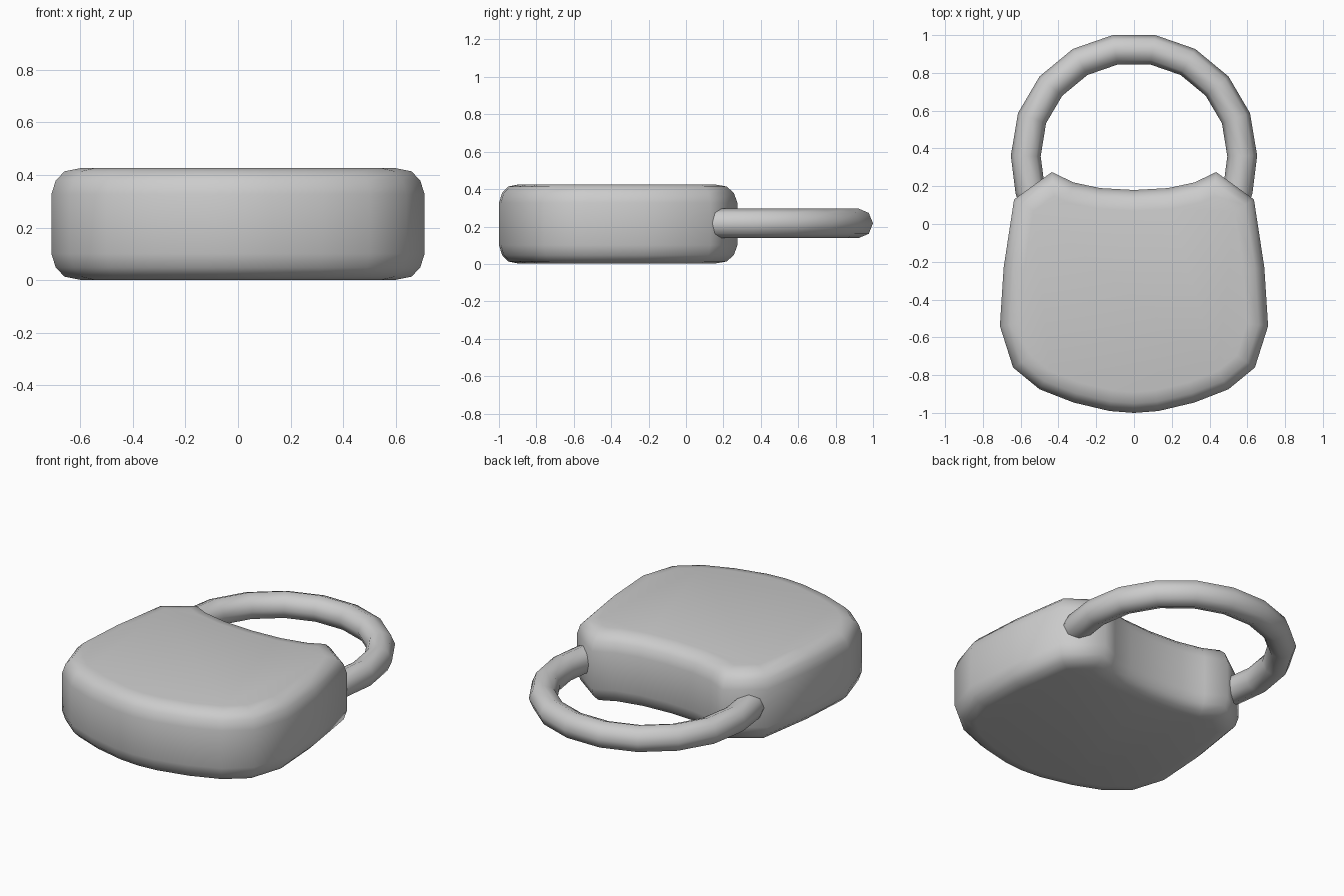
import bpy, bmesh, math
from mathutils import Vector

cube = bpy.data.objects.get("Cube")
if cube:
    bpy.data.objects.remove(cube)

grey = bpy.data.materials.new("light_grey")
grey.use_nodes = True
colour = (0.6, 0.6, 0.6, 1)
grey.diffuse_color = colour
grey.node_tree.nodes["Principled BSDF"].inputs["Base Color"].default_value = colour


def mirrored(half):
    """Add the -x half of a path, keeping points on the centre line single."""
    return [Vector(p) for p in half] + [
        Vector((-x, y)) for x, y in reversed(half) if x > 0]


def inset(points, d):
    """Move a counter-clockwise outline inward by d with mitred corners."""
    result = []
    for i, p in enumerate(points):
        a = (p - points[i - 1]).normalized()
        b = (points[(i + 1) % len(points)] - p).normalized()
        na, nb = Vector((-a.y, a.x)), Vector((-b.y, b.x))
        result.append(p + (na + nb) * d / (1 + na.dot(nb)))
    return result


def loft(name, rings):
    """Skin a stack of closed rings and cap both ends."""
    bm = bmesh.new()
    rows = [[bm.verts.new(p) for p in ring] for ring in rings]
    n = len(rows[0])
    for low, high in zip(rows, rows[1:]):
        for i in range(n):
            j = (i + 1) % n
            bm.faces.new((low[i], low[j], high[j], high[i]))
    bm.faces.new(list(reversed(rows[0])))
    bm.faces.new(rows[-1])
    bmesh.ops.recalc_face_normals(bm, faces=bm.faces[:])
    for f in bm.faces:
        f.smooth = True
    mesh = bpy.data.meshes.new(name)
    bm.to_mesh(mesh)
    bm.free()
    mesh.materials.append(grey)
    obj = bpy.data.objects.new(name, mesh)
    bpy.context.collection.objects.link(obj)
    return obj


# Lock body: outline in plan, with rounded upper and lower rims
outline = mirrored([(0, -1), (.13, -.99), (.32, -.945), (.5, -.875),
                    (.64, -.76), (.71, -.54), (.69, -.23), (.635, .13),
                    (.435, .275), (.32, .22), (.18, .19), (0, .18)])
rim = [(.11, .001), (.05, .013), (.017, .047), (0, .1)]
levels = rim + [(d, .427 - z) for d, z in reversed(rim)]
loft("lock_body", [[(p.x, p.y, z) for p in inset(outline, d)]
                   for d, z in levels])

# Shackle: octagonal tube bent in a loop, ends sunk into the body
path = mirrored([(.51, .05), (.55, .18), (.573, .36), (.54, .56),
                 (.44, .73), (.285, .858), (.1, .922)])
rings = []
for i, p in enumerate(path):
    tangent = (path[min(i + 1, len(path) - 1)] - path[max(i - 1, 0)]).normalized()
    ring = []
    for k in range(8):
        angle = k * math.tau / 8
        out = Vector((tangent.y, -tangent.x)) * math.cos(angle) * .079
        ring.append((p.x + out.x, p.y + out.y, .217 + .079 * math.sin(angle)))
    rings.append(ring)
loft("shackle", rings)
